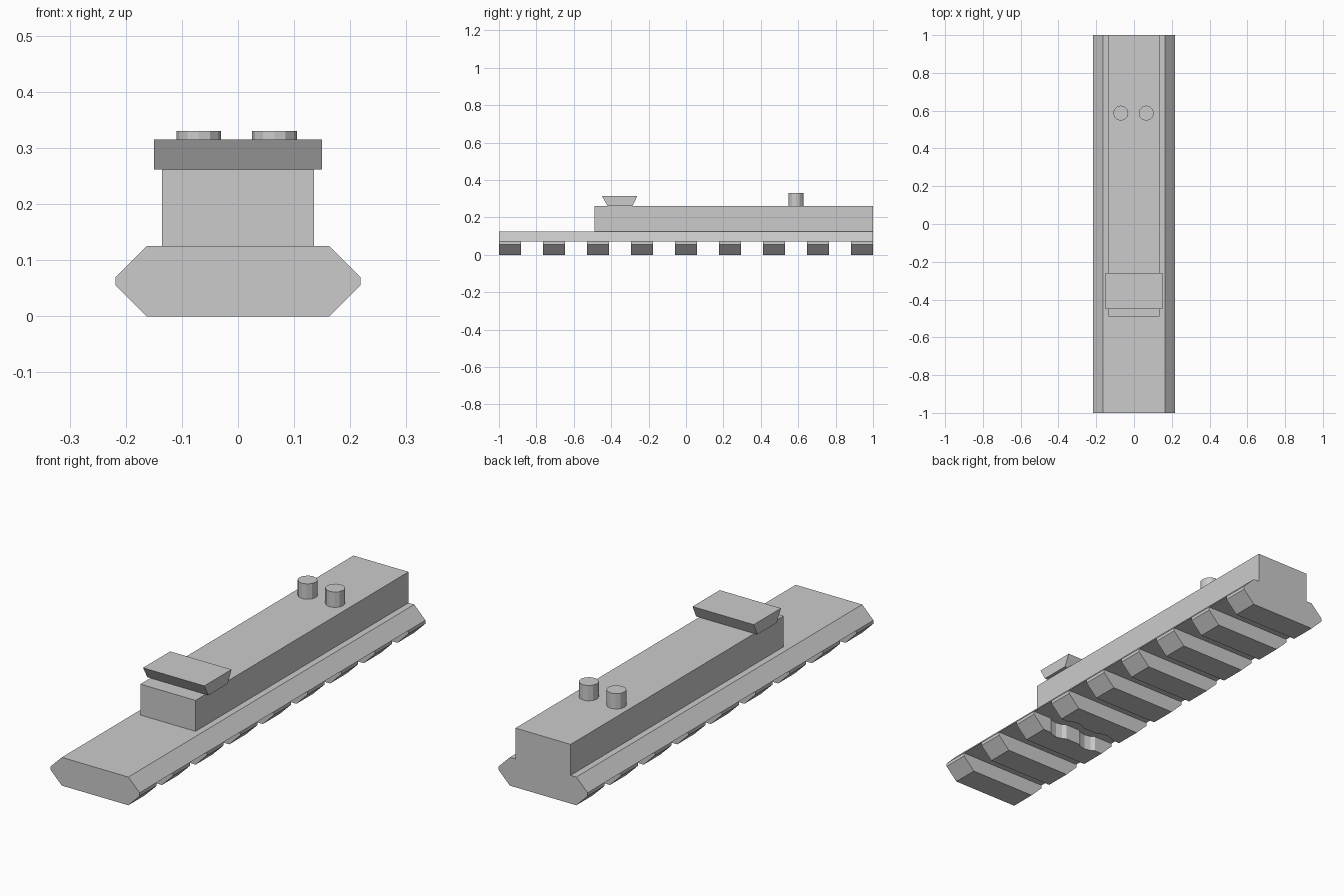
import bpy, bmesh

cube = bpy.data.objects.get("Cube")
if cube:
    bpy.data.objects.remove(cube, do_unlink=True)

grey = bpy.data.materials.new("plain grey")
grey.use_nodes = True
COLOR = (0.6, 0.6, 0.6, 1)
grey.diffuse_color = COLOR
grey.node_tree.nodes["Principled BSDF"].inputs["Base Color"].default_value = COLOR


def add_object(name, bm):
    bmesh.ops.recalc_face_normals(bm, faces=bm.faces)
    mesh = bpy.data.meshes.new(name)
    bm.to_mesh(mesh)
    bm.free()
    mesh.materials.append(grey)
    obj = bpy.data.objects.new(name, mesh)
    bpy.context.collection.objects.link(obj)
    return obj


def prism(name, points, spans, axis="y"):
    """Extrude an x/z (axis y) or y/z (axis x) outline over each span."""
    bm = bmesh.new()
    for start, end in spans:
        place = (lambda a, b: (a, start, b)) if axis == "y" else (lambda a, b: (start, a, b))
        face = bm.faces.new([bm.verts.new(place(a, b)) for a, b in points])
        moved = bmesh.ops.extrude_face_region(bm, geom=[face])["geom"]
        shift = (0, end - start, 0) if axis == "y" else (end - start, 0, 0)
        bmesh.ops.translate(bm, vec=shift, verts=[v for v in moved if isinstance(v, bmesh.types.BMVert)])
    return add_object(name, bm)


def mirrored(half):
    return half + [(-x, z) for x, z in reversed(half)]


def cylinder(name, x, y, z0, z1, radius, sides):
    bm = bmesh.new()
    bmesh.ops.create_cone(bm, cap_ends=True, segments=sides, radius1=radius, radius2=radius, depth=z1 - z0)
    bmesh.ops.translate(bm, vec=(x, y, (z0 + z1) / 2), verts=bm.verts)
    return add_object(name, bm)


# Rail: solid spine above a row of evenly spaced teeth
SLOT_TOP = 0.07
prism("rail_spine", mirrored([(0.218, SLOT_TOP), (0.163, 0.125)]), [(-1, 1)])

TEETH = 9
width = 2 / (2 * TEETH - 1)
spans = [(-1 + 2 * i * width, -1 + (2 * i + 1) * width) for i in range(TEETH)]
teeth = prism("rail_teeth", mirrored([(0.163, 0), (0.218, 0.055), (0.218, SLOT_TOP)]), spans)

# Two round screw recesses biting into the teeth beside one slot
for side, x in (("left", 0.08), ("right", -0.08)):
    cutter = cylinder(side + "_recess_cutter", x, -0.353, -0.1, 0.2, 0.075, 16)
    cutter.hide_render = True
    cutter.hide_viewport = True
    cutter.display_type = "WIRE"
    cut = teeth.modifiers.new(side + " recess", "BOOLEAN")
    cut.operation = "DIFFERENCE"
    cut.solver = "EXACT"
    cut.object = cutter

# Long raised block
BLOCK_TOP = 0.262
prism("raised_block", mirrored([(0.135, 0.125), (0.135, BLOCK_TOP)]), [(-0.49, 1)])

# Dovetail wedge across the front of the block
prism("dovetail_wedge", [(-0.42, BLOCK_TOP), (-0.285, BLOCK_TOP), (-0.26, 0.315), (-0.45, 0.315)],
      [(-0.15, 0.15)], axis="x")

# Pair of upright pins near the back
for side, x in (("left", 0.065), ("right", -0.07)):
    cylinder(side + "_pin", x, 0.587, BLOCK_TOP, 0.33, 0.04, 12)
